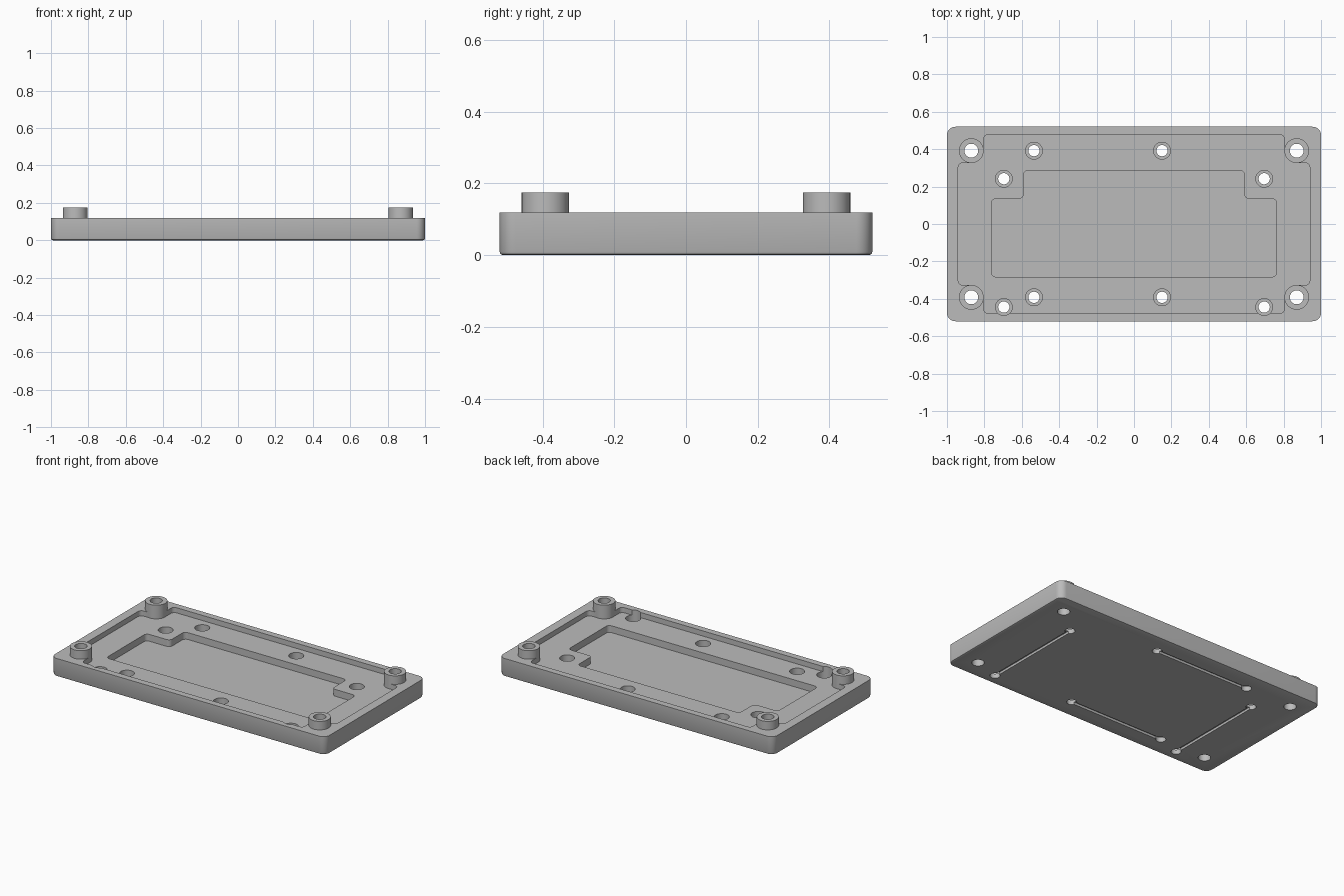
import bpy, bmesh, math
from mathutils import Vector

if "Cube" in bpy.data.objects:
    bpy.data.objects.remove(bpy.data.objects["Cube"])

grey = bpy.data.materials.new("light grey plastic")
grey.use_nodes = True
colour = (0.5, 0.5, 0.5, 1)
grey.diffuse_color = colour
grey.node_tree.nodes["Principled BSDF"].inputs["Base Color"].default_value = colour


def fillet(corners, steps=8):
    """Round each (x, y, radius) corner of a closed outline."""
    out = []
    for i, (x, y, r) in enumerate(corners):
        p = Vector((x, y))
        a = (Vector(corners[i - 1][:2]) - p).normalized()
        b = (Vector(corners[(i + 1) % len(corners)][:2]) - p).normalized()
        centre = p + (a + b) * r
        for k in range(steps + 1):
            t = k / steps * math.pi / 2
            out.append(centre - b * r * math.cos(t) - a * r * math.sin(t))
    return out


def circle(x, y, r, n=48):
    return [Vector((x + r * math.cos(2 * math.pi * k / n),
                    y + r * math.sin(2 * math.pi * k / n))) for k in range(n)]


def box(x0, x1, y0, y1, r):
    return fillet([(x0, y0, r), (x1, y0, r), (x1, y1, r), (x0, y1, r)])


def prism(name, outline, z0, z1):
    bm = bmesh.new()
    face = bm.faces.new([bm.verts.new((p.x, p.y, z0)) for p in outline])
    top = bmesh.ops.extrude_face_region(bm, geom=[face])["geom"]
    bmesh.ops.translate(bm, vec=(0, 0, z1 - z0),
                        verts=[v for v in top if isinstance(v, bmesh.types.BMVert)])
    bmesh.ops.recalc_face_normals(bm, faces=bm.faces)
    mesh = bpy.data.meshes.new(name)
    bm.to_mesh(mesh)
    bm.free()
    mesh.materials.append(grey)
    obj = bpy.data.objects.new(name, mesh)
    bpy.context.collection.objects.link(obj)
    return obj


def apply(mod):
    bpy.context.view_layer.objects.active = plate
    bpy.ops.object.modifier_apply(modifier=mod.name)


def combine(tool, operation="DIFFERENCE"):
    mod = plate.modifiers.new("combine", "BOOLEAN")
    mod.operation, mod.object, mod.solver = operation, tool, "EXACT"
    apply(mod)
    bpy.data.objects.remove(tool)


# Base plate with a small chamfer round the underside
plate = prism("mounting_plate", box(-1, 1, -0.52, 0.52, 0.045), 0, 0.119)
bm = bmesh.new()
bm.from_mesh(plate.data)
rim = [e for e in bm.edges if all(v.co.z < 0.001 for v in e.verts)]
bmesh.ops.bevel(bm, geom=rim, offset=0.01, segments=2, profile=0.5, affect="EDGES")
bm.to_mesh(plate.data)
bm.free()

# Shallow cross-shaped pocket with concave corners wrapping the bosses
X, Y, NX, NY, S, B = 0.94, 0.477, 0.805, 0.327, 0.025, 0.065
pocket = []
for sx, sy in ((1, 1), (-1, 1), (-1, -1), (1, -1)):
    corner = [(sx * X, sy * NY, S), (sx * NX, sy * NY, B), (sx * NX, sy * Y, S)]
    pocket += corner if sx * sy > 0 else corner[::-1]
combine(prism("pocket_cutter", fillet(pocket), 0.085, 0.3))

# Deep inner pocket, narrower at the back
inner = [(-0.763, -0.283, S), (0.763, -0.283, S), (0.763, 0.135, S), (0.59, 0.135, S),
         (0.59, 0.287, S), (-0.59, 0.287, S), (-0.59, 0.135, S), (-0.763, 0.135, S)]
combine(prism("inner_cutter", fillet(inner), 0.04, 0.3))

# Corner bosses with through holes
for x in (-0.87, 0.87):
    for y in (-0.392, 0.392):
        combine(prism("boss", circle(x, y, 0.066), 0.06, 0.175), "UNION")
        combine(prism("boss_hole", circle(x, y, 0.037), -0.1, 0.3))

# Counterbored screw holes, joined in pairs by slots on the underside
low, high, half = -0.535, 0.15, 0.011
side_low, side_high = -0.444, 0.242
for y in (-0.392, 0.392):
    combine(prism("slot", box(low, high, y - half, y + half, 0.004), -0.1, 0.015))
for x in (-0.696, 0.696):
    combine(prism("slot", box(x - half, x + half, side_low, side_high, 0.004), -0.1, 0.015))
holes = [(x, y) for x in (low, high) for y in (-0.392, 0.392)]
holes += [(x, y) for x in (-0.696, 0.696) for y in (side_low, side_high)]
for x, y in holes:
    combine(prism("counterbore", circle(x, y, 0.045), 0.03, 0.3))
    combine(prism("screw_hole", circle(x, y, 0.03), -0.1, 0.3))

# Smooth the round walls, keep the machined edges sharp
bpy.ops.object.select_all(action="DESELECT")
plate.select_set(True)
bpy.context.view_layer.objects.active = plate
bpy.ops.object.shade_smooth_by_angle(angle=math.radians(30))
